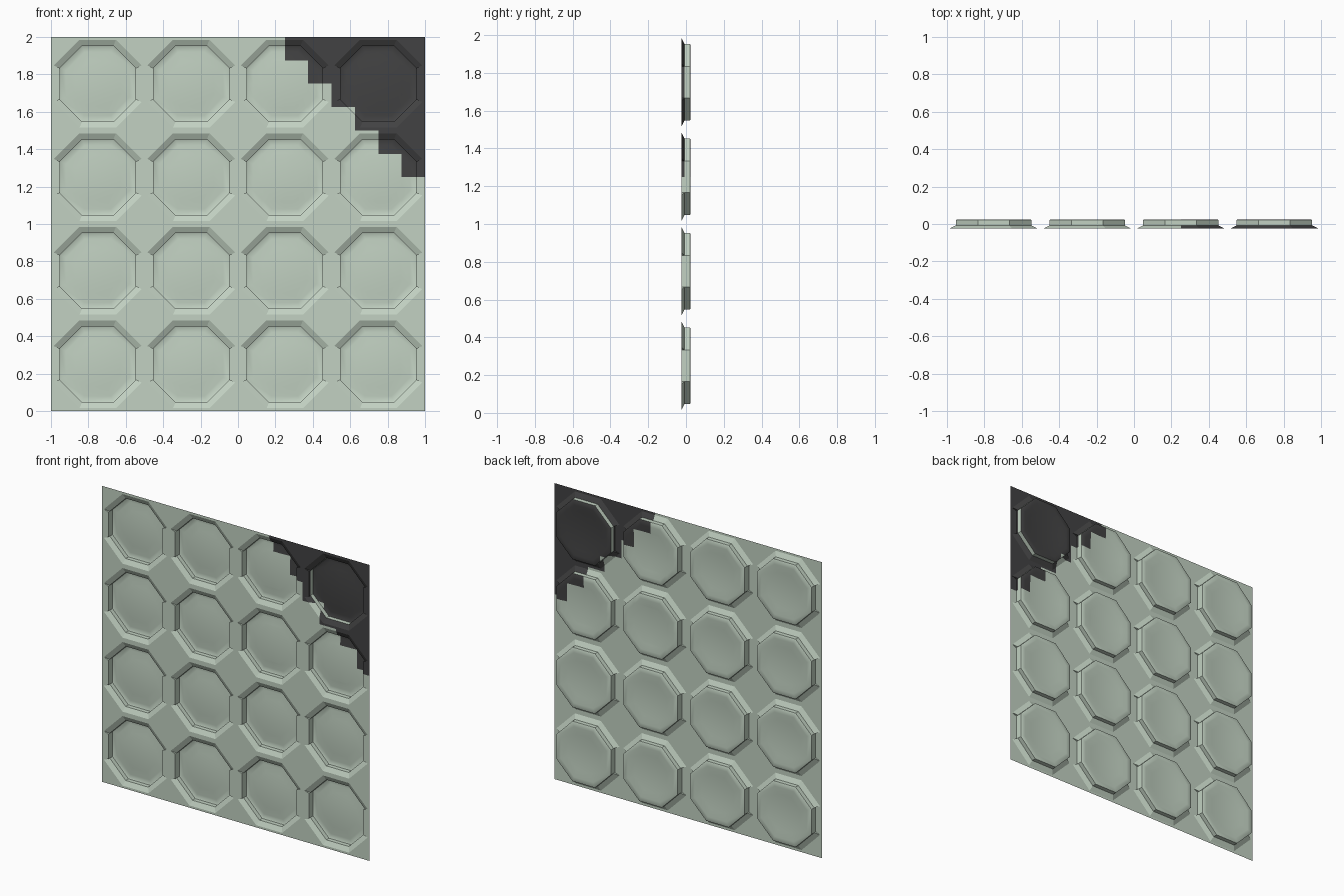
import bpy, bmesh, math
from mathutils import Vector

if "Cube" in bpy.data.objects:
    bpy.data.objects.remove(bpy.data.objects["Cube"])

FRONT, MID, BACK = -0.024, -0.008, 0.024   # depths of panel, bevel end, cup floor
INNER, OUTER, TILE = 0.203, 0.235, 0.25    # octagon apothems, half tile
K = math.tan(math.radians(22.5))


def material(name, rgb):
    m = bpy.data.materials.new(name)
    m.diffuse_color = (*rgb, 1)
    m.use_nodes = True
    m.node_tree.nodes["Principled BSDF"].inputs["Base Color"].default_value = m.diffuse_color
    return m


MATS = [material("pale_green", (0.54, 0.64, 0.54)),
        material("charcoal", (0.055, 0.055, 0.056))]
CENTRES = [(-0.75 + 0.5 * i, 0.25 + 0.5 * j) for i in range(4) for j in range(4)]


def octagon(a):
    b = a * K
    return [(a, -b), (a, b), (b, a), (-b, a), (-a, b), (-a, -b), (-b, -a), (b, -a)]


def opening():
    """Matching front and middle outlines; the two side edges have no bevel."""
    o, n = octagon(OUTER), octagon(INNER)
    front, mid = [], []
    for i in range(8):
        if i in (1, 5):      # upper end of right side, lower end of left side
            front += [n[i], o[i]]
            mid += [n[i], n[i]]
        elif i in (0, 4):
            front += [o[i], n[i]]
            mid += [n[i], n[i]]
        else:
            front.append(o[i])
            mid.append(n[i])
    return front, mid


def ring(bm, pts, c, y):
    return [bm.verts.new((c[0] + p[0], y, c[1] + p[1])) for p in pts]


def bridge(bm, a, b):
    for i in range(len(a)):
        j = (i + 1) % len(a)
        bm.faces.new((a[i], a[j], b[j], b[i]))


def paint_stairs(bm):
    """Cut along an eighth-unit grid in the top right corner and darken the steps."""
    for axis in (0, 2):
        for k in range(1, 8):
            faces = [f for f in bm.faces if f.calc_center_median().x > 0
                     and f.calc_center_median().z > 1]
            geom = set(faces)
            for f in faces:
                geom.update(f.edges)
                geom.update(f.verts)
            co, no = Vector((0, 0, 0)), Vector((0, 0, 0))
            co[axis] = k / 8 + (1 if axis == 2 else 0)
            no[axis] = 1
            bmesh.ops.bisect_plane(bm, geom=list(geom), plane_co=co, plane_no=no, dist=1e-5)
    for f in bm.faces:
        c = f.calc_center_median()
        row = int(max(0, 2 - c.z) * 8)
        if row < 6 and c.x > 0.25 + row / 8:
            f.material_index = 1


def finish(bm, name, smooth=False, stairs=True):
    bmesh.ops.remove_doubles(bm, verts=bm.verts, dist=1e-4)
    if stairs:
        paint_stairs(bm)
    # every face looks towards the front of its own tile
    bm.normal_update()
    for f in bm.faces:
        c = f.calc_center_median()
        t = min(CENTRES, key=lambda p: (p[0] - c.x) ** 2 + (p[1] - c.z) ** 2)
        if f.normal.dot(Vector((t[0], -2, t[1])) - c) < 0:
            f.normal_flip()
        f.smooth = smooth
    me = bpy.data.meshes.new(name)
    bm.to_mesh(me)
    bm.free()
    for m in MATS:
        me.materials.append(m)
    ob = bpy.data.objects.new(name, me)
    bpy.context.collection.objects.link(ob)


# flat panel with octagonal openings
front, mid = opening()
bm = bmesh.new()
for c in CENTRES:
    sq = ring(bm, [(TILE, -TILE), (TILE, TILE), (-TILE, TILE), (-TILE, -TILE)], c, FRONT)
    hole = ring(bm, front, c, FRONT)
    edges = [bm.edges.new((r[i], r[(i + 1) % len(r)])) for r in (sq, hole) for i in range(len(r))]
    bmesh.ops.triangle_fill(bm, edges=edges, use_beauty=True, normal=(0, -1, 0))
finish(bm, "wall_panel")

# bevelled lips around the openings
bm = bmesh.new()
for c in CENTRES:
    bridge(bm, ring(bm, front, c, FRONT), ring(bm, mid, c, MID))
finish(bm, "opening_lips")

# straight cup walls
bm = bmesh.new()
for c in CENTRES:
    bridge(bm, ring(bm, octagon(INNER), c, MID), ring(bm, octagon(INNER), c, BACK - 0.003))
finish(bm, "cup_walls", stairs=False)

# cup floors: small fillet at the rim, gentle bulge to the front
bm = bmesh.new()
for c in CENTRES:
    prof = [(INNER, BACK - 0.003), (0.197, BACK), (0.17, 0.0232), (0.12, 0.0185), (0.06, 0.0150)]
    rings = [ring(bm, octagon(a), c, y) for a, y in prof]
    for a, b in zip(rings, rings[1:]):
        bridge(bm, a, b)
    tip = bm.verts.new((c[0], 0.0138, c[1]))
    for i in range(8):
        bm.faces.new((rings[-1][i], rings[-1][(i + 1) % 8], tip))
finish(bm, "cup_floors", smooth=True)
